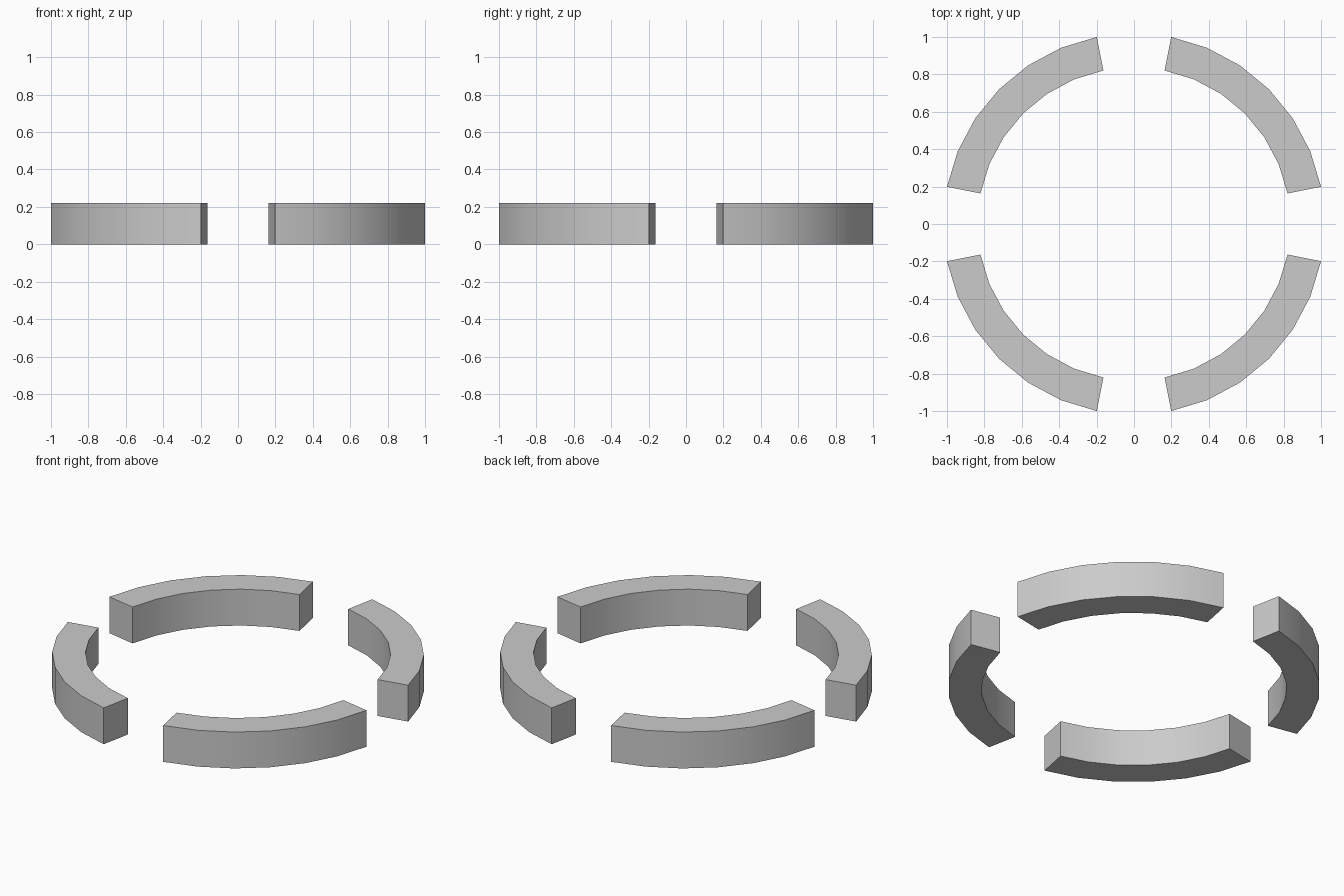
import bpy, bmesh, math

if "Cube" in bpy.data.objects:
    bpy.data.objects.remove(bpy.data.objects["Cube"])

R_OUT, R_IN, HEIGHT = 1 / math.cos(math.radians(11.25)), 0.837, 0.22
STEP = math.radians(11.25)      # 32-sided ring
SEGMENTS = 6                    # sides per arc, two left open as a gap


def ring_segment(name, start):
    """One arc block: a square cross-section swept around the ring."""
    bm = bmesh.new()
    section = [(R_IN, 0), (R_OUT, 0), (R_OUT, HEIGHT), (R_IN, HEIGHT)]
    loops = []
    for i in range(SEGMENTS + 1):
        a = start + i * STEP
        loops.append([bm.verts.new((r * math.cos(a), r * math.sin(a), z))
                      for r, z in section])
    for a, b in zip(loops, loops[1:]):
        for k in range(4):
            n = (k + 1) % 4
            bm.faces.new((a[k], a[n], b[n], b[k]))
    # end caps
    bm.faces.new(loops[0])
    bm.faces.new(loops[-1])
    bmesh.ops.recalc_face_normals(bm, faces=bm.faces)
    mesh = bpy.data.meshes.new(name)
    bm.to_mesh(mesh)
    bm.free()
    obj = bpy.data.objects.new(name, mesh)
    bpy.context.collection.objects.link(obj)
    # smooth curved walls, sharp block edges
    bpy.ops.object.select_all(action='DESELECT')
    obj.select_set(True)
    bpy.context.view_layer.objects.active = obj
    bpy.ops.object.shade_smooth_by_angle(angle=math.radians(30))


# four arcs, one per quadrant
names = ("back_right", "back_left", "front_left", "front_right")
for q, side in enumerate(names):
    ring_segment(f"ring_segment_{side}", q * math.pi / 2 + STEP)
